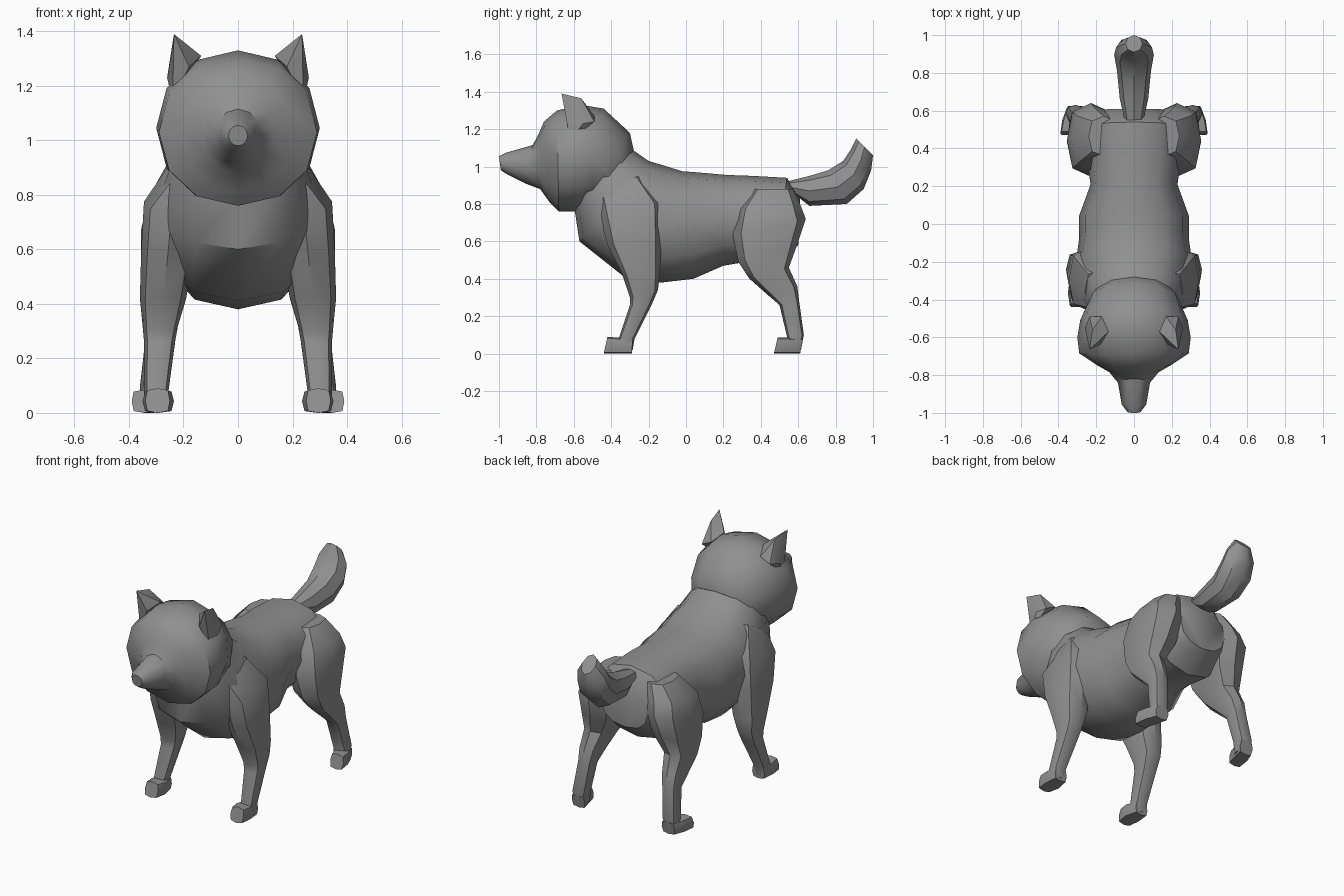
import bpy, bmesh, math

fur = bpy.data.materials.new("grey_fur")
fur.diffuse_color = (0.28, 0.28, 0.28, 1)


def finish(name, bm, mirror):
    bmesh.ops.recalc_face_normals(bm, faces=bm.faces[:])
    mesh = bpy.data.meshes.new(name)
    bm.to_mesh(mesh)
    bm.free()
    mesh.materials.append(fur)
    ob = bpy.data.objects.new(name, mesh)
    bpy.context.collection.objects.link(ob)
    if mirror:
        mod = ob.modifiers.new("mirror", 'MIRROR')
        mod.use_mirror_merge = False
    return ob


def power(v, p):
    return math.copysign(abs(v) ** p, v) if abs(v) > 1e-6 else 0.0


def loft(name, sections, n=12, p=1.0, mirror=False):
    """Each section: (y, z) of one edge, (y, z) of the opposite edge, x min, x max."""
    bm = bmesh.new()
    rings = []
    for y1, z1, y2, z2, x1, x2 in sections:
        ring = []
        for i in range(n):
            a = 2 * math.pi * i / n
            c, s = power(math.cos(a), p), power(math.sin(a), p)
            ring.append(bm.verts.new(((x1 + x2) / 2 + (x2 - x1) / 2 * s,
                                      (y1 + y2) / 2 + (y1 - y2) / 2 * c,
                                      (z1 + z2) / 2 + (z1 - z2) / 2 * c)))
        rings.append(ring)
    for r, q in zip(rings, rings[1:]):
        for i in range(n):
            j = (i + 1) % n
            bm.faces.new((r[i], r[j], q[j], q[i]))
    bm.faces.new(rings[0])
    bm.faces.new(rings[-1][::-1])
    return finish(name, bm, mirror)


def centred(rows):
    return [(a, b, c, d, -w, w) for a, b, c, d, w in rows]


# Torso, from neck to rump (top edge, bottom edge, half width)
loft("torso", centred([
    (-0.30, 1.10, -0.60, 0.80, 0.23),
    (-0.20, 1.03, -0.57, 0.60, 0.28),
    (-0.10, 1.00, -0.33, 0.41, 0.31),
    (-0.02, 0.975, -0.13, 0.38, 0.29),
    (0.05, 0.97, 0.04, 0.40, 0.29),
    (0.22, 0.955, 0.20, 0.47, 0.23),
    (0.36, 0.95, 0.32, 0.49, 0.25),
    (0.54, 0.94, 0.47, 0.47, 0.25),
    (0.61, 0.83, 0.60, 0.58, 0.16)]), p=0.88)

# Head and muzzle, from nose to nape
loft("head", centred([
    (-1.00, 1.055, -0.99, 0.98, 0.035),
    (-0.96, 1.075, -0.95, 0.955, 0.065),
    (-0.82, 1.115, -0.86, 0.91, 0.085),
    (-0.79, 1.17, -0.78, 0.88, 0.13),
    (-0.76, 1.24, -0.73, 0.81, 0.20),
    (-0.69, 1.30, -0.68, 0.76, 0.29),
    (-0.56, 1.33, -0.64, 0.76, 0.30),
    (-0.44, 1.31, -0.58, 0.76, 0.285),
    (-0.30, 1.18, -0.56, 0.78, 0.25),
    (-0.28, 1.09, -0.54, 0.80, 0.23)]), p=0.95)

# Bushy upturned tail
loft("tail", centred([
    (0.54, 0.92, 0.57, 0.86, 0.05),
    (0.66, 0.95, 0.66, 0.79, 0.075),
    (0.76, 0.98, 0.86, 0.80, 0.09),
    (0.84, 1.03, 0.95, 0.88, 0.105),
    (0.88, 1.09, 0.99, 0.98, 0.095),
    (0.91, 1.15, 1.00, 1.06, 0.045)]), n=8)

# Front legs, shoulder to ankle (front edge, back edge, inner x, outer x)
loft("front_leg", [
    (-0.47, 0.84, -0.24, 0.96, 0.10, 0.26),
    (-0.46, 0.74, -0.13, 0.81, 0.14, 0.345),
    (-0.42, 0.58, -0.13, 0.62, 0.16, 0.355),
    (-0.34, 0.42, -0.14, 0.42, 0.19, 0.36),
    (-0.30, 0.30, -0.15, 0.34, 0.22, 0.35),
    (-0.30, 0.26, -0.18, 0.27, 0.23, 0.345),
    (-0.36, 0.08, -0.275, 0.08, 0.255, 0.345),
    (-0.36, 0.02, -0.285, 0.02, 0.255, 0.34)], n=8, p=0.75, mirror=True)

# Hind legs, haunch to ankle
loft("hind_leg", [
    (0.36, 0.88, 0.57, 0.88, 0.08, 0.24),
    (0.28, 0.77, 0.61, 0.80, 0.08, 0.33),
    (0.25, 0.63, 0.64, 0.72, 0.10, 0.355),
    (0.28, 0.49, 0.59, 0.57, 0.14, 0.355),
    (0.34, 0.40, 0.55, 0.46, 0.20, 0.35),
    (0.43, 0.32, 0.595, 0.36, 0.225, 0.345),
    (0.50, 0.26, 0.605, 0.28, 0.24, 0.34),
    (0.54, 0.09, 0.63, 0.10, 0.26, 0.36),
    (0.54, 0.02, 0.615, 0.02, 0.27, 0.36)], n=8, p=0.75, mirror=True)

# Paws, toes to heel
loft("front_paw", [
    (-0.42, 0.09, -0.44, 0.0, 0.25, 0.34),
    (-0.36, 0.085, -0.37, 0.0, 0.235, 0.35),
    (-0.285, 0.08, -0.29, 0.0, 0.255, 0.34)], n=8, p=0.5, mirror=True)
loft("hind_paw", [
    (0.49, 0.085, 0.47, 0.0, 0.30, 0.39),
    (0.55, 0.085, 0.55, 0.0, 0.28, 0.38),
    (0.625, 0.08, 0.61, 0.0, 0.265, 0.355)], n=8, p=0.5, mirror=True)

# Pointed ears
bm = bmesh.new()
for co in [(0.235, -0.665, 1.39), (0.22, -0.56, 1.365), (0.135, -0.57, 1.31),
           (0.18, -0.64, 1.27), (0.26, -0.55, 1.23), (0.24, -0.62, 1.14),
           (0.235, -0.49, 1.24), (0.17, -0.49, 1.27)]:
    bm.verts.new(co)
bmesh.ops.convex_hull(bm, input=bm.verts[:])
finish("ear", bm, True)

# Soft shading that keeps the creases
for ob in bpy.context.collection.objects:
    ob.select_set(True)
    bpy.context.view_layer.objects.active = ob
bpy.ops.object.shade_smooth_by_angle(angle=math.radians(40))
